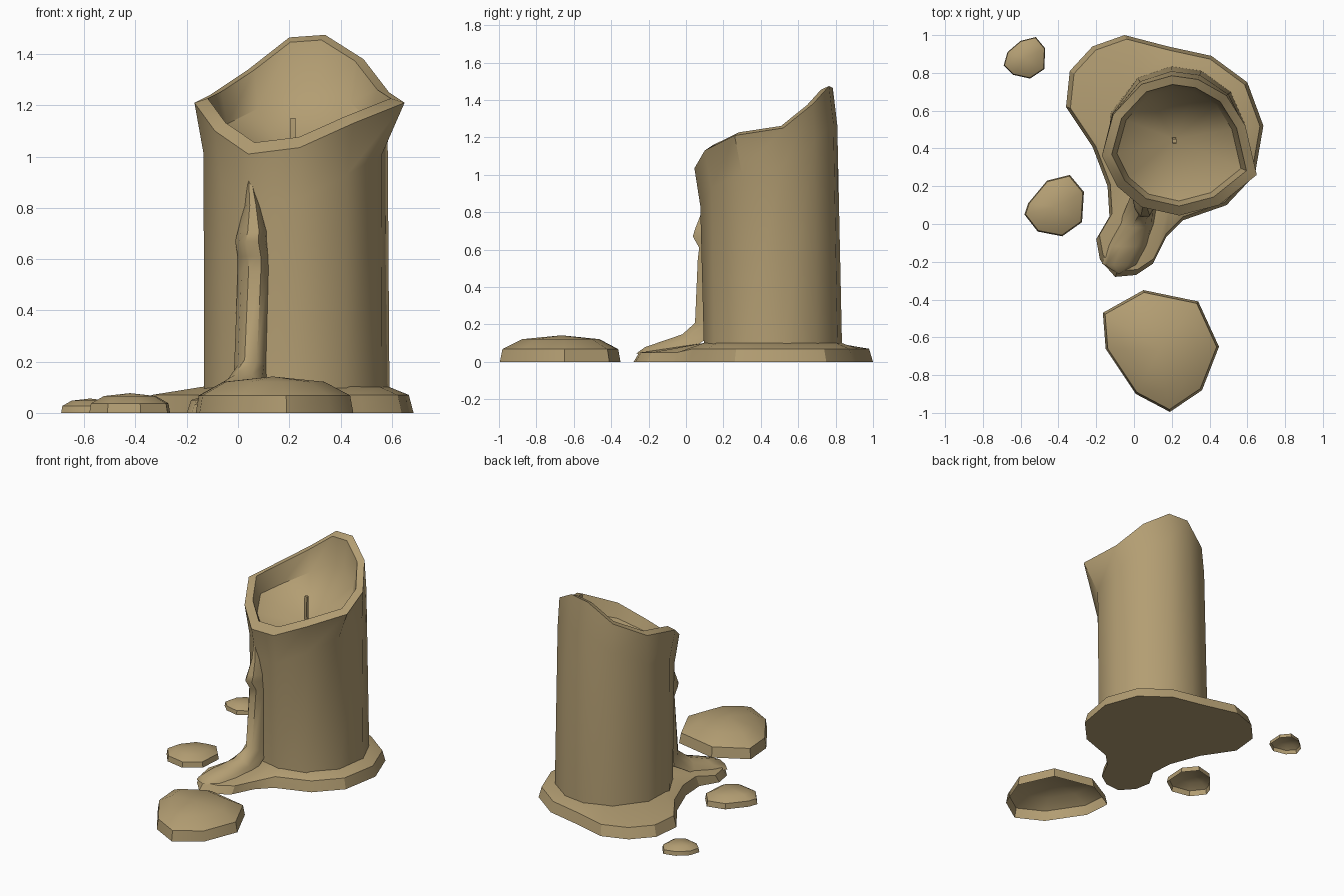
import bpy, bmesh, math
from mathutils import Vector

wax = bpy.data.materials.new("tan wax")
wax.diffuse_color = (0.45, 0.34, 0.17, 1)


def finish(name, bm, angle=35):
    bmesh.ops.recalc_face_normals(bm, faces=bm.faces)
    me = bpy.data.meshes.new(name)
    bm.to_mesh(me)
    bm.free()
    me.materials.append(wax)
    ob = bpy.data.objects.new(name, me)
    bpy.context.collection.objects.link(ob)
    bpy.ops.object.select_all(action='DESELECT')
    ob.select_set(True)
    bpy.context.view_layer.objects.active = ob
    bpy.ops.object.shade_smooth_by_angle(angle=math.radians(angle))
    return ob


def loft(name, rings, start=None, end=None, angle=35):
    """Skin closed rings; start/end is 'flat', a tip point or None (open)."""
    bm = bmesh.new()
    vs = [[bm.verts.new(p) for p in r] for r in rings]
    n = len(rings[0])
    for a, b in zip(vs, vs[1:]):
        for i in range(n):
            j = (i + 1) % n
            bm.faces.new((a[i], a[j], b[j], b[i]))
    for cap, r in ((start, vs[0]), (end, vs[-1])):
        if cap == 'flat':
            bm.faces.new(r)
        elif cap is not None:
            t = bm.verts.new(cap)
            for i in range(n):
                bm.faces.new((r[i], r[(i + 1) % n], t))
    return finish(name, bm, angle)


def on_circle(p, c, r, z):
    a = math.atan2(p[1] - c[1], p[0] - c[0])
    return (c[0] + r * math.cos(a), c[1] + r * math.sin(a), z)


def toward(p, c, f, z):
    return (c[0] + (p[0] - c[0]) * f, c[1] + (p[1] - c[1]) * f, z)


# candle body with melted, uneven rim and hollow bowl
rim = [(-0.17, 0.36, 1.21), (-0.09, 0.2, 1.1), (0.04, 0.09, 1.01), (0.24, 0.045, 1.035),
       (0.45, 0.1, 1.13), (0.65, 0.26, 1.21), (0.59, 0.52, 1.25), (0.49, 0.68, 1.38),
       (0.34, 0.765, 1.475), (0.2, 0.785, 1.465), (0.04, 0.74, 1.34), (-0.11, 0.58, 1.24)]
foot, neck, mid = (0.225, 0.465), (0.225, 0.443), (0.23, 0.43)
loft("candle_body", [
    [on_circle(p, foot, 0.372, 0.03) for p in rim],
    [on_circle(p, foot, 0.37, 0.1) for p in rim],
    [on_circle(p, neck, 0.367, p[2] - 0.2) for p in rim],
    rim,
    [toward(p, mid, 0.87, p[2] + 0.045 - 0.14 * (p[2] - 1.01)) for p in rim],
    [toward(p, mid, 0.8, 0.99 + 0.6 * (p[2] - 1.01)) for p in rim],
], 'flat', (0.21, 0.45, 0.95), 38)

# wick
w = 0.01
loft("wick", [[(x + sx * w, y + sy * w, z) for sx, sy in ((-1, -1), (1, -1), (1, 1), (-1, 1))]
              for x, y, z in ((0.21, 0.45, 0.94), (0.215, 0.435, 1.06), (0.215, 0.44, 1.15))],
     'flat', 'flat', 30)

# spread wax base with a front lobe
edge = [(-0.05, 1.0), (-0.22, 0.94), (-0.34, 0.81), (-0.36, 0.62), (-0.22, 0.41), (-0.14, 0.2),
        (-0.13, 0.04), (-0.2, -0.08), (-0.18, -0.19), (-0.1, -0.28), (0.01, -0.27),
        (0.1, -0.21), (0.17, -0.07), (0.26, 0.02), (0.49, 0.1), (0.64, 0.26),
        (0.685, 0.52), (0.6, 0.75), (0.41, 0.89), (0.18, 0.94)]
loft("wax_base", [
    [(x, y, 0) for x, y in edge],
    [toward(p, foot, 0.96, 0.05 if p[1] < 0 else 0.07) for p in edge],
    [on_circle(p, foot, 0.365, 0.102) for p in edge],
], 'flat', 'flat', 30)

# drip running down the front into the lobe: crest point, half width, depth vector
drip = [((-0.07, -0.22, 0.08), 0.09, (0, 0.01, -0.05)),
        ((-0.03, -0.12, 0.115), 0.10, (0, 0.01, -0.07)),
        ((0.02, -0.02, 0.15), 0.085, (0, 0.03, -0.09)),
        ((0.05, 0.045, 0.21), 0.06, (0, 0.11, -0.06)),
        ((0.065, 0.06, 0.55), 0.06, (0, 0.1, 0)),
        ((0.065, 0.068, 0.61), 0.06, (0, 0.09, 0)),
        ((0.055, 0.033, 0.67), 0.06, (0, 0.12, 0)),
        ((0.06, 0.045, 0.71), 0.055, (0, 0.11, 0)),
        ((0.058, 0.085, 0.81), 0.03, (0, 0.07, 0)),
        ((0.045, 0.115, 0.93), 0.01, (0, 0.05, 0))]
rings = []
for c, hw, d in drip:
    c, d = Vector(c), Vector(d)
    rings.append([c + Vector((hw * s, 0, 0)) + d * f for s, f in
                  ((-1.1, 1), (-0.85, 0.4), (-0.4, 0.03), (0.4, 0.03), (0.85, 0.4), (1.1, 1))])
loft("wax_drip", rings, (-0.08, -0.265, 0.045), 'flat', 50)


# domed puddles, open underneath: outline, wall height, peak height
def puddle(name, pts, wall, top):
    c = (sum(p[0] for p in pts) / len(pts), sum(p[1] for p in pts) / len(pts))
    loft(name, [[(x, y, 0) for x, y in pts],
                [toward(p, c, 0.96, wall) for p in pts],
                [toward(p, c, 0.64, wall + 0.72 * (top - wall)) for p in pts]],
         None, (c[0], c[1], top), 35)


puddle("large_puddle", [(-0.165, -0.47), (-0.15, -0.66), (0.01, -0.9), (0.19, -0.995), (0.36, -0.88),
                        (0.45, -0.65), (0.34, -0.41), (0.05, -0.35)], 0.068, 0.142)
puddle("medium_puddle", [(-0.46, 0.23), (-0.56, 0.11), (-0.58, 0.05), (-0.51, -0.04), (-0.38, -0.065),
                         (-0.275, 0.01), (-0.265, 0.17), (-0.34, 0.26)], 0.037, 0.077)
puddle("small_puddle", [(-0.6, 0.97), (-0.67, 0.91), (-0.69, 0.84), (-0.64, 0.79), (-0.55, 0.77),
                        (-0.475, 0.82), (-0.47, 0.93), (-0.52, 0.99)], 0.027, 0.056)
